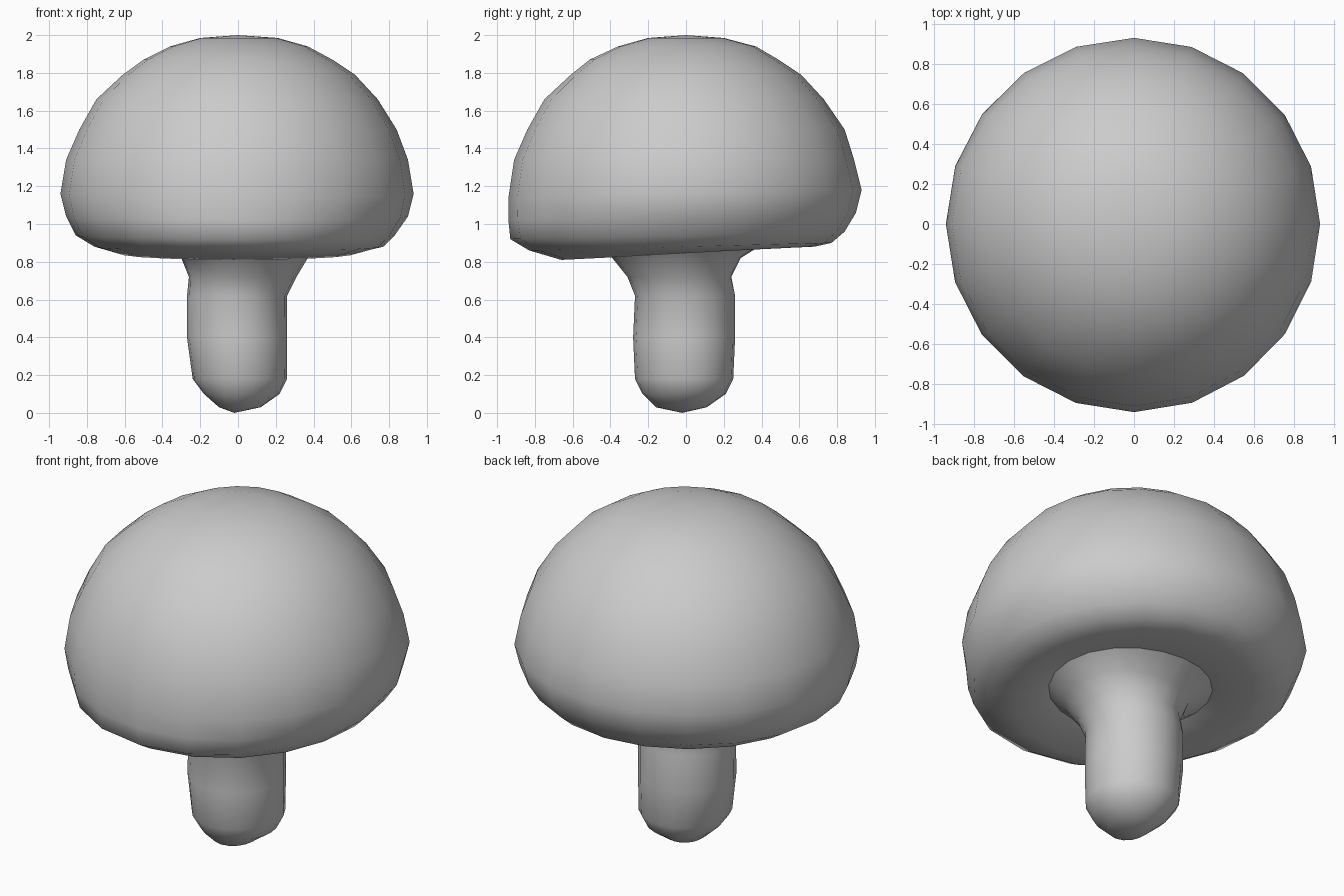
import bpy, bmesh
from math import sin, cos, pi

if "Cube" in bpy.data.objects:
    bpy.data.objects.remove(bpy.data.objects["Cube"])

SIDES = 20


def lathe(name, rows, pole_top=None, pole_bottom=None):
    """Uneven lathe. Row: z, z tilt towards the back, radius front/right/back/left."""
    bm = bmesh.new()
    rings = []
    for z, tilt, front, right, back, left in rows:
        ring = []
        for i in range(SIDES):
            c, s = cos(2 * pi * i / SIDES), sin(2 * pi * i / SIDES)
            r = (right if c > 0 else left) * c * c + (back if s > 0 else front) * s * s
            ring.append(bm.verts.new((r * c, r * s, z + tilt * s)))
        rings.append(ring)
    for a, b in zip(rings, rings[1:]):
        for i in range(SIDES):
            j = (i + 1) % SIDES
            bm.faces.new((a[i], b[i], b[j], a[j]))
    for pole, ring in ((pole_top, rings[0]), (pole_bottom, rings[-1])):
        if pole:
            tip = bm.verts.new(pole)
            for i in range(SIDES):
                bm.faces.new((tip, ring[i], ring[(i + 1) % SIDES]))
    bmesh.ops.recalc_face_normals(bm, faces=bm.faces)
    # an open shell needs its outside checked against the lowest or highest face
    probe = max(bm.faces, key=lambda f: f.calc_center_median().z) if pole_top else \
        min(bm.faces, key=lambda f: f.calc_center_median().z)
    if (probe.normal.z > 0) != bool(pole_top):
        bmesh.ops.reverse_faces(bm, faces=bm.faces)
    for f in bm.faces:
        f.smooth = True
    mesh = bpy.data.meshes.new(name)
    bm.to_mesh(mesh)
    bm.free()
    obj = bpy.data.objects.new(name, mesh)
    bpy.context.collection.objects.link(obj)
    return obj


# Ring where the stem flares into the underside of the cap
joint = (0.90, 0.00, 0.47, 0.46, 0.42, 0.43)

# Domed cap with a rim that hangs lower at the front
lathe("cap", [
    (1.985, 0.00, 0.20, 0.21, 0.20, 0.20),
    (1.94, 0.00, 0.36, 0.37, 0.37, 0.36),
    (1.87, 0.00, 0.51, 0.50, 0.49, 0.50),
    (1.79, 0.00, 0.61, 0.62, 0.61, 0.61),
    (1.66, 0.00, 0.75, 0.74, 0.73, 0.75),
    (1.50, 0.00, 0.84, 0.84, 0.84, 0.84),
    (1.34, 0.00, 0.91, 0.90, 0.89, 0.91),
    (1.16, 0.02, 0.94, 0.93, 0.93, 0.94),
    (1.04, 0.02, 0.94, 0.90, 0.90, 0.91),
    (0.94, 0.02, 0.93, 0.83, 0.84, 0.86),
    (0.88, 0.02, 0.83, 0.77, 0.77, 0.76),
    (0.845, 0.035, 0.66, 0.62, 0.68, 0.63),
    joint,
], pole_top=(0, 0, 2.0))

# Stem, flared at the top and rounded at the foot
lathe("stem", [
    joint,
    (0.82, 0.00, 0.39, 0.37, 0.29, 0.30),
    (0.72, 0.00, 0.31, 0.31, 0.24, 0.26),
    (0.62, 0.00, 0.27, 0.26, 0.26, 0.27),
    (0.40, 0.00, 0.28, 0.26, 0.26, 0.27),
    (0.18, 0.00, 0.27, 0.26, 0.25, 0.24),
    (0.10, 0.00, 0.23, 0.22, 0.21, 0.18),
    (0.03, 0.00, 0.16, 0.12, 0.11, 0.10),
], pole_bottom=(-0.02, -0.02, 0))
